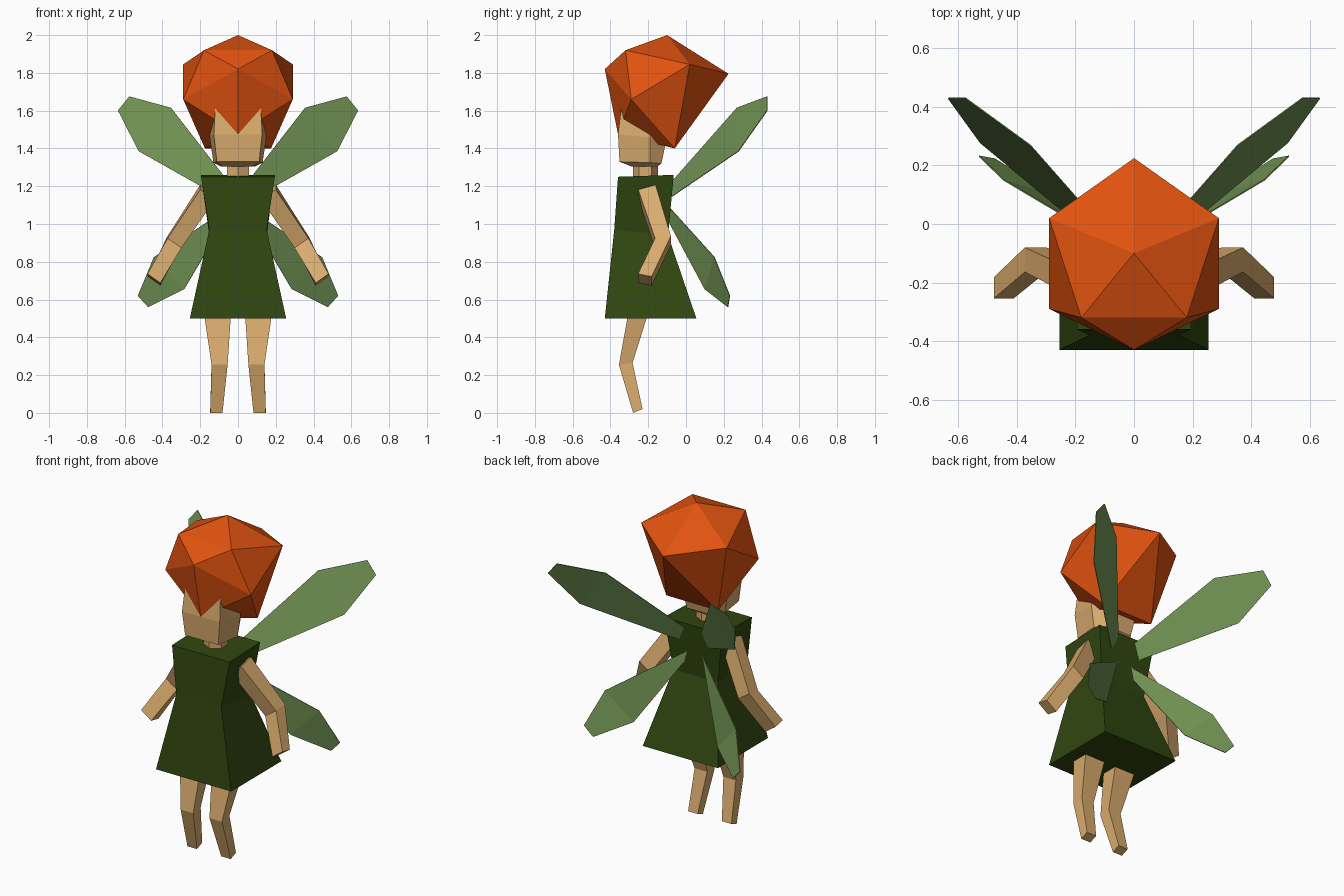
import bpy, bmesh, math

if "Cube" in bpy.data.objects:
    bpy.data.objects.remove(bpy.data.objects["Cube"])


def material(name, rgb):
    m = bpy.data.materials.new(name)
    m.diffuse_color = (*rgb, 1)
    m.use_nodes = True
    m.node_tree.nodes["Principled BSDF"].inputs["Base Color"].default_value = m.diffuse_color
    return m


SKIN = material("warm skin", (0.70, 0.41, 0.155))
HAIR = material("orange hair", (0.75, 0.085, 0.005))
GREEN = material("dark green cloth", (0.030, 0.062, 0.005))
WING = material("leaf green wing", (0.17, 0.30, 0.09))


def make(name, verts, faces, mat, mirror=False, thick=0):
    bm = bmesh.new()
    vs = [bm.verts.new(v) for v in verts]
    for f in faces:
        bm.faces.new([vs[i] for i in f])
    bmesh.ops.recalc_face_normals(bm, faces=bm.faces)
    me = bpy.data.meshes.new(name)
    bm.to_mesh(me)
    bm.free()
    me.materials.append(mat)
    ob = bpy.data.objects.new(name, me)
    bpy.context.collection.objects.link(ob)
    if thick:
        mod = ob.modifiers.new("thickness", 'SOLIDIFY')
        mod.thickness, mod.offset = thick, 0
    if mirror:
        ob.modifiers.new("mirror", 'MIRROR').use_mirror_merge = False
    return ob


def loft(name, rings, mat, mirror=False):
    """Skin a stack of equal-sized rings and cap both ends."""
    n = len(rings[0])
    faces = [list(range(n)), [(len(rings) - 1) * n + i for i in range(n)]]
    for r in range(len(rings) - 1):
        for i in range(n):
            j = (i + 1) % n
            faces.append([r * n + i, r * n + j, (r + 1) * n + j, (r + 1) * n + i])
    return make(name, [p for ring in rings for p in ring], faces, mat, mirror)


def rect(x0, x1, y0, y1, zf, zb):
    """Four-sided ring, front at height zf, back at zb."""
    return [(x0, y0, zf), (x1, y0, zf), (x1, y1, zb), (x0, y1, zb)]


def tilted(cx, cy, cz, hx, hy, tx, ty):
    """Square ring around a limb centre; tx, ty tilt it along x and y."""
    return [(cx + a * hx, cy + b * hy, cz + a * tx + b * ty)
            for a, b in ((-1, -1), (1, -1), (1, 1), (-1, 1))]


# Hair: a stretched icosahedron
upper = [(.18, -.32, 1.92), (.29, .02, 1.845), (0, .225, 1.795), (-.29, .02, 1.845), (-.18, -.32, 1.92)]
lower = [(.29, -.29, 1.66), (.175, -.06, 1.40), (-.175, -.06, 1.40), (-.29, -.29, 1.66), (0, -.43, 1.82)]
faces = []
for i in range(5):
    j = (i + 1) % 5
    faces += [(10, i, j), (i, 5 + i, j), (5 + i, 5 + j, j), (11, 5 + j, 5 + i)]
make("hair", upper + lower + [(0, -.10, 2.0), (0, -.36, 1.475)], faces, HAIR)


# Head: six-sided block with a shallow chin
def head_ring(wf, yf, wm, wb, yb, zf, zb):
    zm = (zf + zb) / 2
    return [(-wf, yf, zf), (wf, yf, zf), (wm, -.19, zm), (wb, yb, zb), (-wb, yb, zb), (-wm, -.19, zm)]


loft("head", [head_ring(.085, -.29, .09, .06, -.15, 1.305, 1.305),
              head_ring(.112, -.352, .13, .085, -.13, 1.33, 1.32),
              head_ring(.128, -.36, .15, .10, -.105, 1.475, 1.44),
              head_ring(.12, -.342, .14, .09, -.13, 1.62, 1.60)], SKIN)

# Neck: six-sided
loft("neck", [[(.068 * math.cos(math.radians(a)), -.215 + .066 * math.sin(math.radians(a)), z)
               for a in range(30, 390, 60)] for z in (1.22, 1.32)], SKIN)

# Dress
loft("dress", [rect(-.255, .255, -.43, .055, .50, .50),
               rect(-.152, .152, -.38, -.095, .97, .94),
               rect(-.195, .195, -.36, -.065, 1.25, 1.26)], GREEN)

# Arms: shoulder, elbow, hand
loft("arms", [tilted(.16, -.207, 1.17, .040, .046, .025, .013),
              tilted(.336, -.122, .905, .037, .042, .025, .006),
              tilted(.445, -.218, .705, .034, .036, .024, -.007)], SKIN, True)

# Legs: thigh, knee, foot
loft("legs", [rect(.035, .185, -.30, -.19, .56, .56),
              rect(.055, .14, -.355, -.283, .255, .265),
              rect(.082, .147, -.28, -.23, 0, .02)], SKIN, True)

# Wings: thin six-sided leaves, each two quads
leaf = [(0, 1, 2, 5), (5, 2, 3, 4)]
make("upper_wings", [(.06, -.065, 1.235), (.10, -.075, 1.145), (.525, .278, 1.385),
                     (.635, .43, 1.60), (.575, .43, 1.675), (.355, .27, 1.615)],
     leaf, WING, True, .004)
make("lower_wings", [(.05, -.085, 1.085), (.075, -.09, 1.01), (.285, .10, .655),
                     (.475, .222, .56), (.53, .232, .62), (.445, .15, .825)],
     leaf, WING, True, .004)
